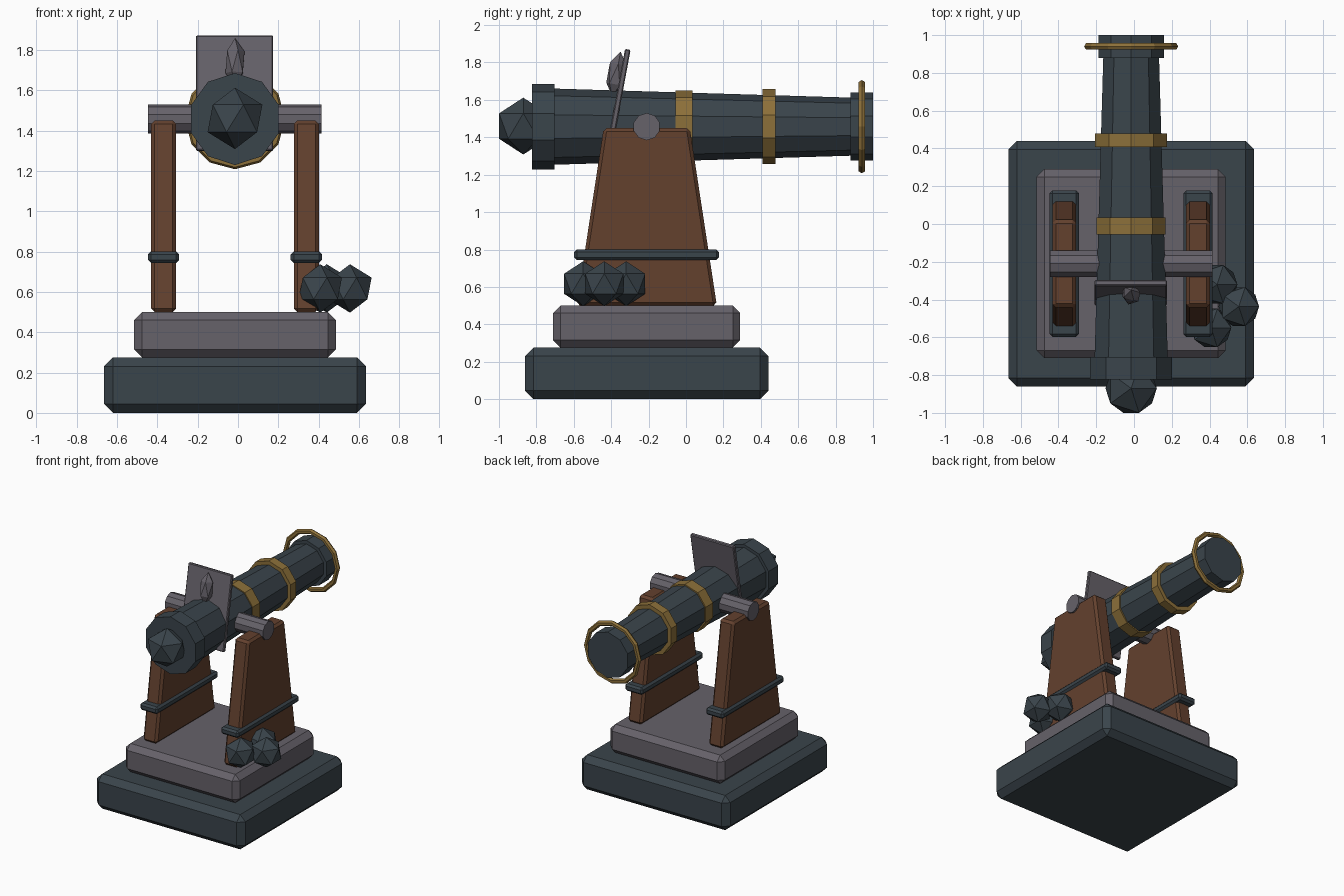
import bpy, bmesh, math
from mathutils import Matrix, Vector

if "Cube" in bpy.data.objects:
    bpy.data.objects.remove(bpy.data.objects["Cube"])

CX, CY, AXIS = -0.015, -0.21, 1.457   # model mid-plane, pedestal centre, barrel axis height


def material(name, rgb):
    m = bpy.data.materials.new(name)
    m.diffuse_color = (*rgb, 1)
    m.use_nodes = True
    m.node_tree.nodes["Principled BSDF"].inputs["Base Color"].default_value = m.diffuse_color
    return m


IRON = material("dark iron", (0.042, 0.058, 0.070))
STONE = material("grey steel", (0.133, 0.122, 0.144))
WOOD = material("brown wood", (0.125, 0.052, 0.027))
BRASS = material("old brass", (0.265, 0.162, 0.042))


def finish(name, bm, mat, loc=(0, 0, 0), rot=(0, 0, 0), bevel=0):
    bmesh.ops.recalc_face_normals(bm, faces=bm.faces)
    me = bpy.data.meshes.new(name)
    bm.to_mesh(me)
    bm.free()
    me.materials.append(mat)
    ob = bpy.data.objects.new(name, me)
    ob.location, ob.rotation_euler = loc, rot
    bpy.context.collection.objects.link(ob)
    if bevel:
        mod = ob.modifiers.new("bevel", 'BEVEL')
        mod.width, mod.segments = bevel, 1
    return ob


def box(name, size, loc, mat, bevel=0, rot=(0, 0, 0)):
    bm = bmesh.new()
    bmesh.ops.create_cube(bm, size=1, matrix=Matrix.Diagonal((*size, 1)))
    return finish(name, bm, mat, loc, rot, bevel)


def ball(name, scale, loc, mat, rot=(0, 0, 0)):
    bm = bmesh.new()
    bmesh.ops.create_icosphere(bm, subdivisions=1, radius=1,
                               matrix=Matrix.Diagonal((*scale, 1)))
    return finish(name, bm, mat, loc, rot)


def drum(name, a, b, ra, rb, mat, axis='Y', sides=10, loc=(CX, 0, AXIS)):
    """Capped prism from a to b along an axis, with a corner pointing up."""
    bm = bmesh.new()
    rings = []
    for t, r in ((a, ra), (b, rb)):
        ring = []
        for i in range(sides):
            w = 2 * math.pi * i / sides
            s, c = r * math.sin(w), r * math.cos(w)
            ring.append(bm.verts.new((s, t, c) if axis == 'Y' else (t, s, c)))
        rings.append(ring)
        bm.faces.new(ring)
    for i in range(sides):
        j = (i + 1) % sides
        bm.faces.new((rings[0][i], rings[0][j], rings[1][j], rings[1][i]))
    return finish(name, bm, mat, loc)


# Pedestal
box("base_slab", (1.30, 1.30, 0.275), (CX, CY, 0.1375), IRON, 0.045)
box("upper_slab", (1.0, 1.0, 0.225), (CX, CY, 0.3875), STONE, 0.04)

# Tapered wooden supports with iron straps
for side, s in (("left", -1), ("right", 1)):
    x = CX + s * 0.354
    bm = bmesh.new()
    outline = [(-0.375, 0.50), (0.375, 0.50), (0.23, 1.45), (-0.23, 1.45)]
    face = bm.faces.new([bm.verts.new((-0.0625, y, z)) for y, z in outline])
    ext = bmesh.ops.extrude_face_region(bm, geom=[face])
    bmesh.ops.translate(bm, vec=(0.125, 0, 0),
                        verts=[v for v in ext["geom"] if isinstance(v, bmesh.types.BMVert)])
    finish(side + "_support", bm, WOOD, (x, CY, 0), bevel=0.018)
    box(side + "_strap", (0.155, 0.775, 0.057), (x, CY, 0.772), IRON, 0.015)

# Barrel
drum("barrel", -0.72, 0.89, 0.204, 0.155, IRON)
drum("breech_collar", -0.823, -0.703, 0.228, 0.228, IRON)
drum("muzzle_collar", 0.88, 1.0, 0.182, 0.182, IRON)
drum("rear_band", -0.055, 0.035, 0.192, 0.192, BRASS)
drum("front_band", 0.408, 0.478, 0.20, 0.20, BRASS)
drum("trunnion", -0.43, 0.43, 0.073, 0.073, STONE, axis='X', loc=(CX, CY, AXIS))
ball("breech_knob", (0.152,) * 3, (CX, -0.87, AXIS + 0.003), IRON)

# Muzzle ring
bpy.ops.mesh.primitive_torus_add(major_segments=12, minor_segments=6, major_radius=0.229,
                                 minor_radius=0.02, location=(CX, 0.94, AXIS),
                                 rotation=(math.pi / 2, 0, 0))
ring = bpy.context.object
ring.name = "muzzle_ring"
ring.data.materials.append(BRASS)

# Leaning sight plate with its pointed stud
tilt = (-math.radians(10.5), 0, 0)
box("sight_plate", (0.383, 0.03, 0.58), (CX - 0.002, -0.364, 1.585), STONE, 0.006, tilt)
ball("sight_stud", (0.053, 0.053, 0.122), (CX, -0.372, 1.738), STONE, tilt)

# Pile of shot
for i, (x, y) in enumerate([(0.44, -0.32), (0.555, -0.437), (0.408, -0.55)]):
    ball("shot_%d" % (i + 1), (0.12,) * 3, (x, y, 0.617), IRON)
